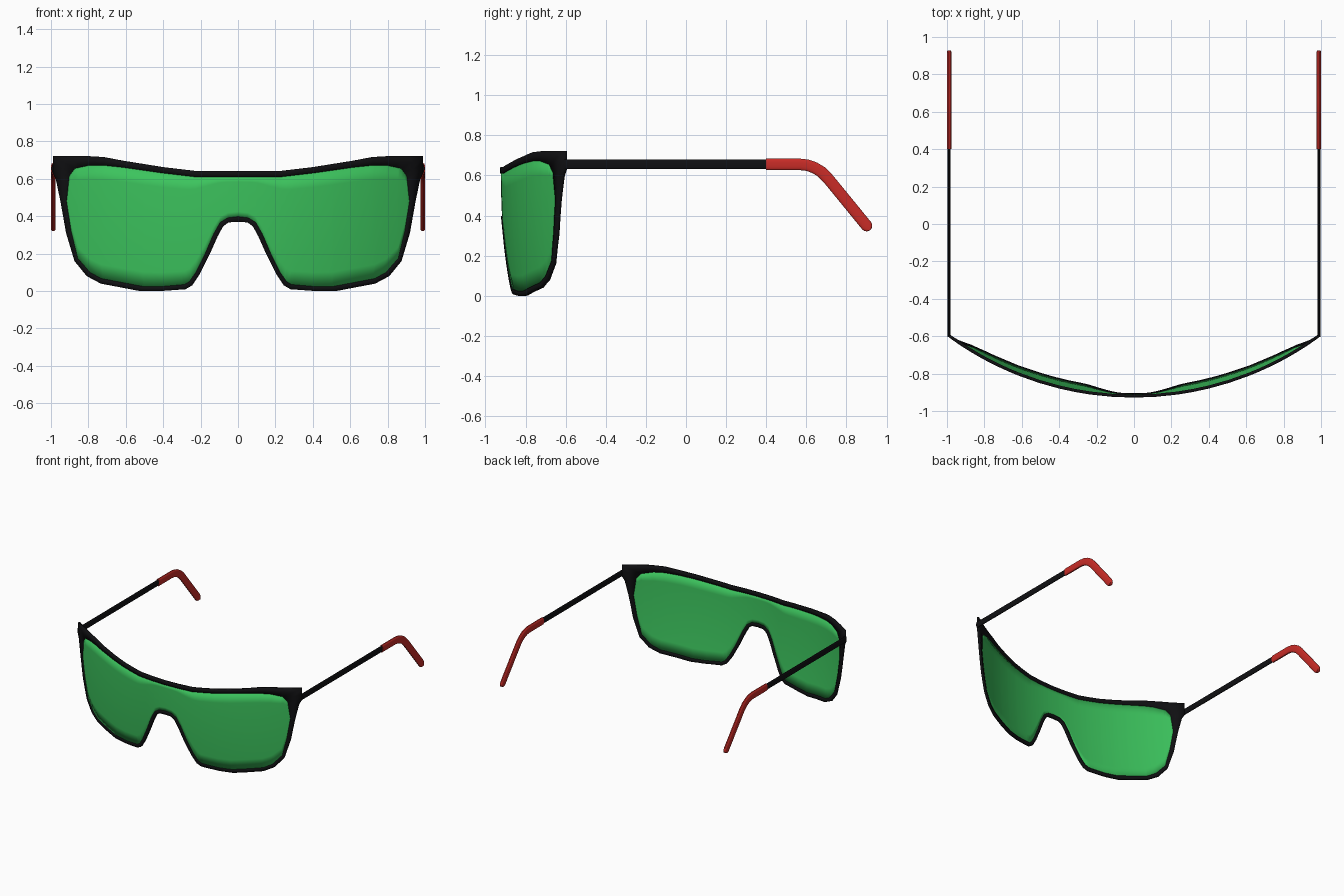
import bpy, bmesh, math
from mathutils import Vector

if "Cube" in bpy.data.objects:
    bpy.data.objects.remove(bpy.data.objects["Cube"])

# Right half of the visor: (outer x, outer z, lens x, lens z), clockwise from top centre
RIM = [(0, .64, 0, .61), (.23, .642, .23, .61), (.40, .662, .40, .63), (.62, .697, .61, .66),
       (.72, .716, .72, .672), (.82, .722, .79, .672), (.985, .722, .87, .655),
       (.985, .63, .90, .615), (.97, .60, .905, .57), (.945, .48, .915, .48),
       (.915, .31, .89, .32), (.87, .16, .855, .175), (.805, .08, .79, .10),
       (.73, .04, .73, .067), (.52, 0, .51, .025), (.42, 0, .41, .024),
       (.28, .01, .285, .035), (.245, .03, .258, .052), (.205, .09, .225, .10),
       (.15, .20, .175, .20), (.11, .29, .13, .305), (.08, .345, .095, .367),
       (.05, .367, .055, .391), (0, .37, 0, .398)]
WIDEST = 9          # index where the lens reaches its largest x
R = 1.676           # wrap radius of the visor


def material(name, rgb):
    m = bpy.data.materials.new(name)
    m.diffuse_color = (*rgb, 1)
    m.use_nodes = True
    m.node_tree.nodes["Principled BSDF"].inputs["Base Color"].default_value = m.diffuse_color
    return m


BLACK = material("black", (.005, .005, .006))
GREEN = material("green", (.045, .55, .11))
RED = material("red", (.58, .025, .02))


def wrap(x, z):
    """Bend a front-view point onto the curved, slightly raked visor surface."""
    y = -.92 + R - math.sqrt(R * R - x * x) + .04 * (max(0, .65 - z) / .65) ** 2
    return Vector((x, y, z))


def finish(name, bm, mat, thickness=0):
    bmesh.ops.recalc_face_normals(bm, faces=bm.faces)
    me = bpy.data.meshes.new(name)
    bm.to_mesh(me)
    bm.free()
    ob = bpy.data.objects.new(name, me)
    bpy.context.collection.objects.link(ob)
    me.materials.append(mat)
    bpy.context.view_layer.objects.active = ob
    ob.select_set(True)
    bpy.ops.object.shade_smooth_by_angle(angle=math.radians(35))
    ob.select_set(False)
    mirror = ob.modifiers.new("mirror", 'MIRROR')
    mirror.merge_threshold = .0005
    if thickness:
        solid = ob.modifiers.new("thickness", 'SOLIDIFY')
        solid.thickness = thickness
        solid.offset = 0
    return ob


def bridge(bm, rows, closed=False):
    for a, b in zip(rows, rows[1:]):
        n = len(a)
        for i in range(n if closed else n - 1):
            j = (i + 1) % n
            bm.faces.new((a[i], a[j], b[j], b[i]))


# Frame rim: band between the outer outline and the lens outline
bm = bmesh.new()
rows = []
for p, q in zip(RIM, RIM[1:]):
    for t in (0, .5):
        o = [a + (b - a) * t for a, b in zip(p, q)]
        rows.append([bm.verts.new(wrap(o[0] + (o[2] - o[0]) * k, o[1] + (o[3] - o[1]) * k))
                     for k in (0, .5, 1)])
rows.append([bm.verts.new(wrap(RIM[-1][0] + (RIM[-1][2] - RIM[-1][0]) * k,
                               RIM[-1][1] + (RIM[-1][3] - RIM[-1][1]) * k)) for k in (0, .5, 1)])
bridge(bm, rows)
finish("frame_rim", bm, BLACK, .016)


# Lens: columns running from the lower to the upper lens edge
def height(chain, x):
    for (x0, z0), (x1, z1) in zip(chain, chain[1:]):
        if x0 <= x <= x1:
            return z0 + (z1 - z0) * (x - x0) / (x1 - x0)
    return chain[-1][1]


upper = [(p[2], p[3]) for p in RIM[:WIDEST + 1]]
lower = [(p[2], p[3]) for p in RIM[WIDEST:]][::-1]
xs = sorted({x for x, z in upper + lower[:-1]} | {i * .05 for i in range(1, 18)})
bm = bmesh.new()
cols = []
for x in xs:
    lo, hi = height(lower, x), height(upper, x)
    cols.append([bm.verts.new(wrap(x, lo + (hi - lo) * k / 8)) for k in range(9)])
tip = bm.verts.new(wrap(*upper[-1]))
bridge(bm, cols)
for a, b in zip(cols[-1], cols[-1][1:]):
    bm.faces.new((a, b, tip))
finish("lens", bm, GREEN, .007)


# Temple arms and ear tips: flattened tubes swept along a (y, z) path
def sweep(name, path, half_x, half_h, mat, sides=16, rounded=False):
    pts = [Vector((0, y, z)) for y, z in path]
    end = (pts[-1] - pts[-2]).normalized()
    stations = []
    for i, p in enumerate(pts):
        d = (pts[min(i + 1, len(pts) - 1)] - pts[max(i - 1, 0)]).normalized()
        stations.append((p, d, 1))
    if rounded:
        for a in (25, 50, 70, 84):
            a = math.radians(a)
            stations.append((pts[-1] + end * half_h * math.sin(a), end, math.cos(a)))
    bm = bmesh.new()
    rings = []
    for p, d, s in stations:
        up = Vector((0, -d.z, d.y))
        ring = []
        for k in range(sides):
            a = 2 * math.pi * (k + .5) / sides
            c, n = math.cos(a), math.sin(a)
            # slightly squared oval section
            off = Vector((math.copysign(abs(c) ** .7, c) * half_x, 0, 0)) + up * half_h * s * math.copysign(abs(n) ** .7, n)
            ring.append(bm.verts.new(p + off + Vector((.988, 0, 0))))
        rings.append(ring)
    bridge(bm, rings, True)
    bm.faces.new(rings[0])
    bm.faces.new(rings[-1])
    return finish(name, bm, mat)


sweep("temple_arm", [(-.605, .655), (.41, .655)], .008, .024, BLACK)
bend = [(.40, .655), (.57, .655), (.605, .651), (.64, .639), (.675, .618), (.705, .588),
        (.735, .552), (.90, .35)]
sweep("ear_tip", bend, .012, .029, RED, rounded=True)
